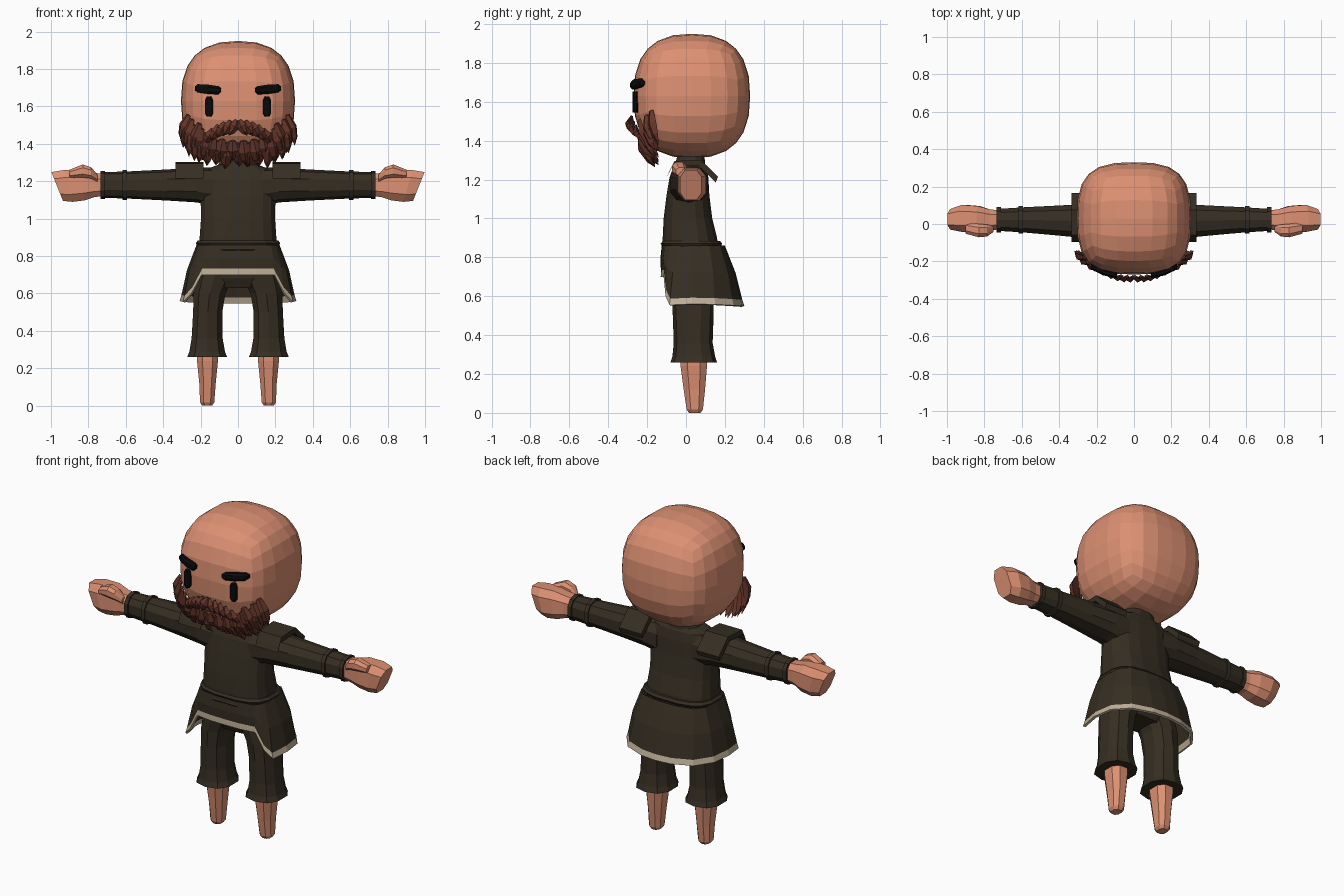
import bpy, bmesh, random
from math import sin, cos, pi, radians
from mathutils import Vector

random.seed(4)
if "Cube" in bpy.data.objects:
    bpy.data.objects.remove(bpy.data.objects["Cube"], do_unlink=True)


def material(name, r, g, b):
    m = bpy.data.materials.new(name)
    m.use_nodes = True
    m.diffuse_color = (r, g, b, 1)
    bsdf = m.node_tree.nodes["Principled BSDF"]
    bsdf.inputs["Base Color"].default_value = (r, g, b, 1)
    bsdf.inputs["Roughness"].default_value = 0.9
    return m


skin = material("skin", .72, .28, .17)
cloth = material("dark cloth", .036, .027, .016)
hair = material("brown hair", .13, .036, .022)
trim = material("beige trim", .52, .43, .31)
black = material("black", .003, .003, .003)


def make(name, verts, faces, *mats):
    me = bpy.data.meshes.new(name)
    me.from_pydata([tuple(v) for v in verts], [], faces)
    bm = bmesh.new()
    bm.from_mesh(me)
    bmesh.ops.recalc_face_normals(bm, faces=bm.faces)
    bm.to_mesh(me)
    bm.free()
    ob = bpy.data.objects.new(name, me)
    bpy.context.collection.objects.link(ob)
    for m in mats:
        me.materials.append(m)
    return ob


def tube_faces(rows, n, start=0):
    """Quads between consecutive rings, with both ends capped."""
    f = [[start + r * n + i, start + r * n + (i + 1) % n,
          start + (r + 1) * n + (i + 1) % n, start + (r + 1) * n + i]
         for r in range(rows - 1) for i in range(n)]
    return f + [[start + i for i in range(n)],
                [start + (rows - 1) * n + i for i in range(n)]]


def outline(n, p):
    """Unit superellipse with flat sides facing the axes."""
    def sp(v):
        return abs(v) ** (2 / p) * (1 if v > 0 else -1)
    pts = [(sp(cos((i + .5) * 2 * pi / n)), sp(sin((i + .5) * 2 * pi / n))) for i in range(n)]
    mx, my = max(a for a, b in pts), max(b for a, b in pts)
    return [(a / mx, b / my) for a, b in pts]


def loft(name, mat, rings, axis="z", n=8, p=2.4, side=1, warp=None):
    """Rings are (position along axis, centre 1, centre 2, radius 1, radius 2)."""
    verts = []
    for t, c1, c2, r1, r2 in rings:
        for a, b in outline(n, p):
            u, v = c1 + a * r1, c2 + b * r2
            co = Vector((u, v, t) if axis == "z" else (t, u, v))
            if warp:
                warp(co)
            co.x *= side
            verts.append(co)
    return make(name, verts, tube_faces(len(rings), n), mat)


# Head: a rounded block
HC, HR = Vector((0, .03, 1.63)), Vector((.305, .30, .32))
bm = bmesh.new()
bmesh.ops.create_cube(bm, size=2)
bmesh.ops.subdivide_edges(bm, edges=bm.edges[:], cuts=5, use_grid_fill=True)
for v in bm.verts:
    x, y, z = (abs(c) for c in v.co)
    v.co /= ((x ** 3 + y ** 3) ** (2.5 / 3) + z ** 2.5) ** .4
    v.co = HC + v.co * HR
me = bpy.data.meshes.new("head")
bm.to_mesh(me)
bm.free()
me.materials.append(skin)
bpy.context.collection.objects.link(bpy.data.objects.new("head", me))


def face_y(x, z):
    """Front surface of the head, held forward at the cheeks."""
    rest = max(0, 1 - abs((z - HC.z) / HR.z) ** 2.5) ** 1.2 - abs(x / HR.x) ** 3
    return min(HC.y - HR.y * max(0, rest) ** (1 / 3), -.13)


# Eyes and brows
for s, word in ((1, "left"), (-1, "right")):
    ey = face_y(.155, 1.6) - .006
    loft(word + "_eye", black, [(z, .155, ey, r, .014) for z, r in
         ((1.545, .012), (1.56, .021), (1.635, .021), (1.652, .012))], side=s)
    loft(word + "_brow", black, [(x, face_y(x, 1.69) - .006, z, .017, r) for x, z, r in
         ((.09, 1.688, .01), (.105, 1.686, .022), (.16, 1.692, .025),
          (.215, 1.697, .022), (.23, 1.697, .01))], axis="x", side=s)


def tuft(verts, faces, x0, z0, x1, z1, lift, w):
    """Add one flattened, pointed lock lying on the face."""
    start = len(verts)
    a = Vector((x0, face_y(x0, z0) - lift * .4, z0))
    b = Vector((x1, face_y(x1, z1) - lift, z1))
    d = (b - a).normalized()
    out = a - HC
    out = (out - d * out.dot(d)).normalized()
    across = d.cross(out)
    for t, k in ((0, .5), (.4, 1), (.75, .7), (1, .06)):
        c = a.lerp(b, t) + out * (.018 * 4 * t * (1 - t))
        verts += [c + across * w * k, c + out * w * .6 * k,
                  c - across * w * k, c - out * w * .6 * k]
    faces += tube_faces(4, 4, start)


# Beard: three layers of locks around the jaw
verts, faces = [], []
for count, rx, zc, h, length, lift in ((17, .265, 1.55, .16, .10, .012),
                                       (15, .245, 1.525, .14, .105, .03),
                                       (12, .205, 1.50, .10, .095, .045)):
    for i in range(count):
        a = radians(-86 + 172 * i / (count - 1))
        x, z = rx * sin(a), zc - h * cos(a)
        ln = length * random.uniform(.9, 1.15) * (1 + .3 * abs(sin(a)))
        tuft(verts, faces, x, z + .015, x + .03 * sin(a) + random.uniform(-.012, .012),
             z - ln, lift, .032)
make("beard", verts, faces, hair)

# Moustache: locks sweeping out from the middle
verts, faces = [], []
for s in (1, -1):
    for i in range(6):
        x, z = .004 + .032 * i, 1.525 - .003 * i * i
        tuft(verts, faces, s * x, z, s * (x + .045), z - .08, .045, .026)
make("moustache", verts, faces, hair)

# Torso and collar
loft("tunic_body", cloth, [(.80, 0, .025, .215, .145), (.90, 0, .02, .205, .14),
     (1.0, 0, .01, .198, .125), (1.12, 0, .01, .2, .11), (1.21, 0, .015, .2, .1),
     (1.265, 0, .02, .17, .085), (1.29, 0, .02, .1, .07)], n=16, p=2.8)
loft("collar", cloth, [(1.26, 0, .02, .12, .08), (1.32, 0, .025, .09, .07)], n=12)

# Belt folds at the waist
for i, z in enumerate((.835, .87)):
    loft(f"waist_fold_{i + 1}", cloth, [(z - .014, 0, .028, .218, .15),
         (z, 0, .028, .226, .158), (z + .014, 0, .028, .214, .148)], n=16, p=2.8)

# Skirt: high in front, long and flared at the sides and back
# Half the hem, from front to back, as (x, y, z)
hem = [(0, -.13, .70), (.1, -.128, .70), (.195, -.115, .70), (.25, -.105, .60),
       (.295, -.085, .555), (.312, .03, .56), (.295, .15, .558), (.22, .245, .553), (.1, .29, .55),
       (0, .30, .55)]
waist = [(0, -.125), (.1, -.122), (.175, -.11), (.2, -.085), (.213, -.05),
         (.222, .03), (.215, .12), (.17, .175), (.08, .195), (0, .2)]
hem += [(-x, y, z) for x, y, z in hem[-2:0:-1]]
waist += [(-x, y) for x, y in waist[-2:0:-1]]
n = len(hem)
verts, faces = [], []
for t in (0, .45, .8, 1):
    for (x, y), low in zip(waist, hem):
        top, low = Vector((x, y, .86)), Vector(low)
        if t == .8:
            co = low + (top - low).normalized() * .034
        else:
            co = top.lerp(low, t)
            if t == .45:
                co += Vector((co.x, co.y, 0)) * .04
        verts.append(co)
faces = tube_faces(4, n)[:-2]
skirt = make("tunic_skirt", verts, faces, cloth, trim)
for k, poly in enumerate(skirt.data.polygons):
    poly.material_index = 1 if k >= 2 * n else 0
mod = skirt.modifiers.new("thickness", "SOLIDIFY")
mod.thickness = .014

# Trousers seat
loft("trouser_seat", cloth, [(.63, 0, .035, .14, .08), (.68, 0, .035, .2, .105),
     (.82, 0, .03, .2, .12)], n=12, p=2.8)


def fist_slant(co):
    """Lean the knuckle end outward at the top."""
    co.x += (co.z - 1.18) * .4 * max(0, co.x - .76) / .21


for s, word in ((1, "left"), (-1, "right")):
    # Trouser leg with flared cuff, and bare lower leg
    loft(word + "_trouser_leg", cloth, [(.26, .165, .04, .107, .12), (.29, .165, .04, .095, .11),
         (.36, .165, .037, .083, .1), (.5, .162, .037, .078, .105),
         (.6, .152, .035, .085, .108), (.7, .12, .03, .1, .11)], side=s, n=10)
    loft(word + "_foot", skin, [(0, .165, .045, .026, .03), (.018, .165, .045, .038, .042),
         (.12, .163, .043, .044, .055), (.24, .163, .04, .056, .068),
         (.34, .163, .04, .056, .068)], side=s)
    # Sleeve with two cuff bands
    loft(word + "_sleeve", cloth, [(.12, .015, 1.17, .095, .105), (.22, .015, 1.18, .095, .093),
         (.38, .018, 1.18, .082, .083), (.58, .022, 1.18, .068, .073),
         (.735, .022, 1.18, .058, .068)], axis="x", side=s, n=10)
    for i, (x, r) in enumerate(((.605, .074), (.722, .068))):
        loft(f"{word}_cuff_band_{i + 1}", cloth, [(x - .012, .022, 1.18, r, r + .007),
             (x + .012, .022, 1.18, r, r + .007)], axis="x", side=s, n=10)
    # Fist and thumb
    loft(word + "_fist", skin, [(.71, .022, 1.18, .05, .058), (.77, .022, 1.18, .056, .065),
         (.83, .028, 1.18, .068, .082), (.91, .03, 1.175, .072, .085),
         (.97, .025, 1.172, .055, .077)], axis="x", side=s, p=2.8, warp=fist_slant)
    loft(word + "_thumb", skin, [(.75, -.025, 1.215, .016, .018), (.785, -.035, 1.245, .032, .03),
         (.83, -.035, 1.255, .036, .035), (.9, -.022, 1.24, .03, .022)],
         axis="x", side=s)
    # Shoulder pad: a bent plate that drops over the back
    top = [(-.085, 1.245), (-.06, 1.295), (.075, 1.302), (.165, 1.215)]
    profile = top + [(y - .012, z - .03) for y, z in reversed(top)]
    verts = [(s * x, y, z) for x in (.185, .335) for y, z in profile]
    make(word + "_shoulder_pad", verts, tube_faces(2, len(profile)), cloth)
